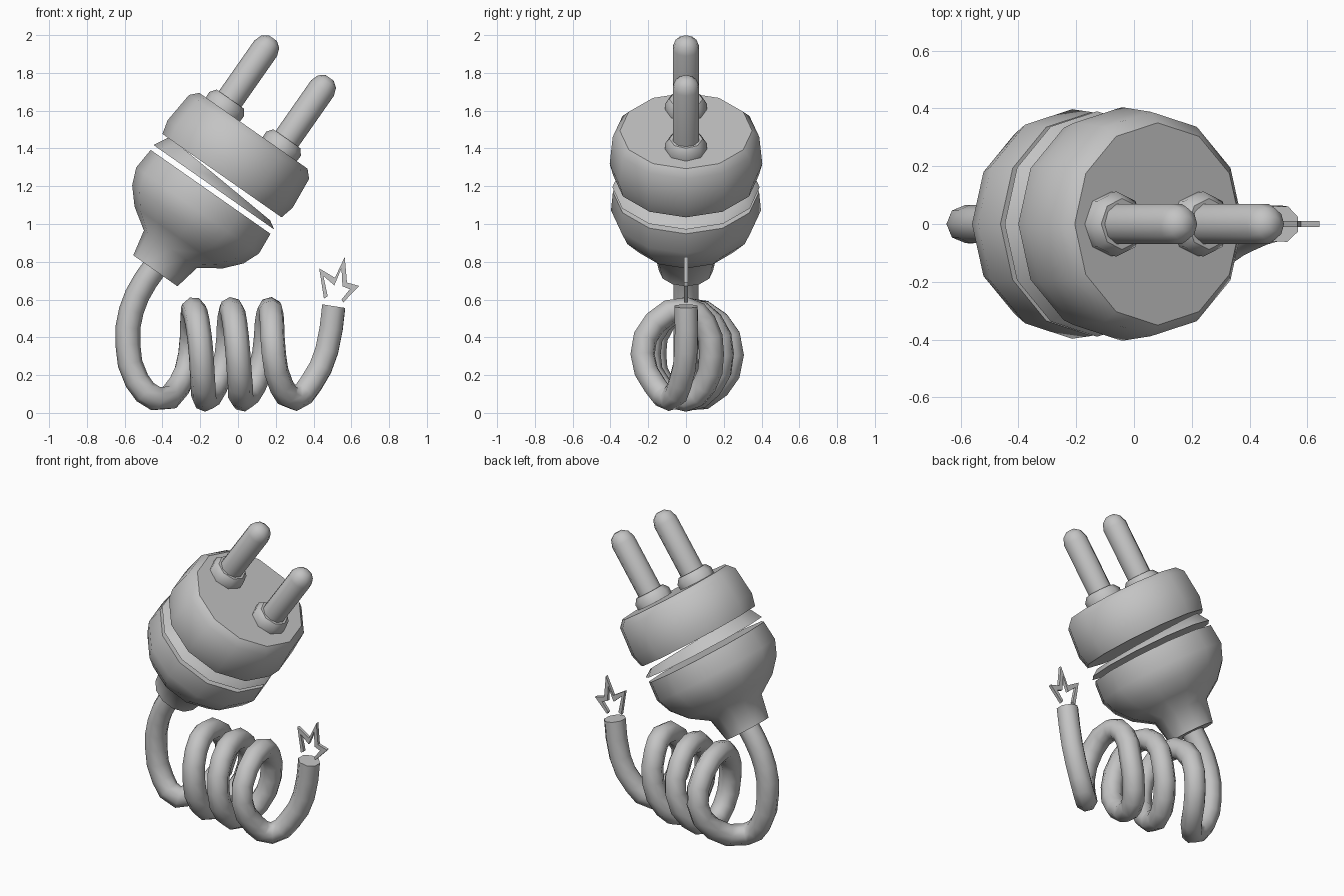
import bpy, bmesh, math
from math import pi, sin, cos, radians

cube = bpy.data.objects.get("Cube")
if cube:
    bpy.data.objects.remove(cube, do_unlink=True)

grey = bpy.data.materials.new("plain_grey")
grey.use_nodes = True
COLOUR = (0.55, 0.55, 0.55, 1)
grey.diffuse_color = COLOUR
grey.node_tree.nodes["Principled BSDF"].inputs["Base Color"].default_value = COLOUR

TILT = radians(35)
ORIGIN = (-0.145, 0, 1.17)


def finish(ob, angle):
    """Give the object its colour and its shading."""
    ob.data.materials.append(grey)
    bpy.ops.object.select_all(action='DESELECT')
    ob.select_set(True)
    bpy.context.view_layer.objects.active = ob
    if angle:
        bpy.ops.object.shade_smooth_by_angle(angle=radians(angle))
    return ob


def add_mesh(name, bm, angle):
    bmesh.ops.recalc_face_normals(bm, faces=bm.faces)
    me = bpy.data.meshes.new(name)
    bm.to_mesh(me)
    bm.free()
    ob = bpy.data.objects.new(name, me)
    bpy.context.collection.objects.link(ob)
    return finish(ob, angle)


def lathe(name, profile, sides, offset=0, slope=0, angle=50):
    """Closed solid of (height, radius) rings about the tilted plug axis."""
    bm = bmesh.new()
    rings = []
    for i, (h, r) in enumerate(profile):
        ring = []
        for k in range(sides):
            a = 2 * pi * k / sides
            x = r * cos(a)
            lift = slope * x if i == len(profile) - 1 else 0
            ring.append(bm.verts.new((x + offset, r * sin(a), h + lift)))
        rings.append(ring)
    for lo, hi in zip(rings, rings[1:]):
        for k in range(sides):
            n = (k + 1) % sides
            bm.faces.new((lo[k], lo[n], hi[n], hi[k]))
    bm.faces.new(rings[0][::-1])
    bm.faces.new(rings[-1])
    ob = add_mesh(name, bm, angle)
    ob.location = ORIGIN
    ob.rotation_euler = (0, TILT, 0)
    return ob


# Plug body: rear dome with neck, wedge in the gap, front cap
lathe("rear_dome", [(-0.51, 0.143), (-0.37, 0.172), (-0.295, 0.285),
                    (-0.21, 0.36), (-0.12, 0.397), (0, 0.387)], 12)
lathe("gap_wedge", [(0.03, 0.39), (0.085, 0.345)], 12, slope=-0.08)
lathe("front_cap", [(0.105, 0.385), (0.18, 0.404), (0.355, 0.388),
                    (0.395, 0.35)], 12, angle=40)

# Two prongs with their collars
for side, offset in (("right", -0.197), ("left", 0.17)):
    lathe(side + "_collar", [(0.38, 0.11), (0.43, 0.112), (0.462, 0.088)],
          8, offset)
    lathe(side + "_prong", [(0.39, 0.073), (0.79, 0.073), (0.832, 0.058),
                            (0.856, 0.026)], 10, offset)

# Coiled cable: lead-in, three turns that drift forwards, lead-out
path = [(-0.40, 0, 0.82), (-0.49, 0, 0.70), (-0.565, 0, 0.54),
        (-0.583, 0, 0.36), (-0.535, 0, 0.17), (-0.435, 0.01, 0.075)]
quarter_x = [-0.37, -0.255, -0.235, -0.195, -0.175, -0.06, -0.035,
             0.0, 0.025, 0.14, 0.17, 0.19, 0.27]
reach = [0.245, 0.17, 0.19, 0.20, 0.135, 0.23]
for i in range(1, 24):
    quarter, odd = divmod(i, 2)
    x = (quarter_x[quarter] + quarter_x[quarter + odd]) / 2
    phi = pi * i / 4
    path.append((x, reach[i // 4] * sin(phi), 0.31 - 0.238 * cos(phi)))
path += [(0.30, -0.085, 0.075), (0.39, -0.03, 0.16),
         (0.47, 0, 0.33), (0.507, 0, 0.565)]

curve = bpy.data.curves.new("cable", 'CURVE')
curve.dimensions = '3D'
curve.resolution_u = 2
curve.bevel_depth = 0.066
curve.bevel_resolution = 2
curve.use_fill_caps = True
spline = curve.splines.new('BEZIER')
spline.bezier_points.add(len(path) - 1)
for point, co in zip(spline.bezier_points, path):
    point.co = co
    point.handle_left_type = point.handle_right_type = 'AUTO'
cable = bpy.data.objects.new("cable", curve)
bpy.context.collection.objects.link(cable)
bpy.ops.object.select_all(action='DESELECT')
cable.select_set(True)
bpy.context.view_layer.objects.active = cable
bpy.ops.object.convert(target='MESH')
finish(bpy.context.view_layer.objects.active, 60)

# Jagged spark over the cut end: a thin zigzag band
outer = [(0.455, 0.605), (0.43, 0.765), (0.513, 0.715), (0.565, 0.825),
         (0.577, 0.69), (0.642, 0.672), (0.557, 0.585)]
inner = [(0.475, 0.618), (0.452, 0.725), (0.51, 0.675), (0.548, 0.765),
         (0.553, 0.67), (0.592, 0.655), (0.548, 0.60)]
bm = bmesh.new()
a = [bm.verts.new((x, -0.01, z)) for x, z in outer]
b = [bm.verts.new((x, -0.01, z)) for x, z in inner]
for i in range(len(a) - 1):
    bm.faces.new((a[i], a[i + 1], b[i + 1], b[i]))
made = bmesh.ops.extrude_face_region(bm, geom=bm.faces[:])
bmesh.ops.translate(bm, vec=(0, 0.02, 0),
                    verts=[g for g in made["geom"]
                           if isinstance(g, bmesh.types.BMVert)])
add_mesh("spark", bm, 0)
